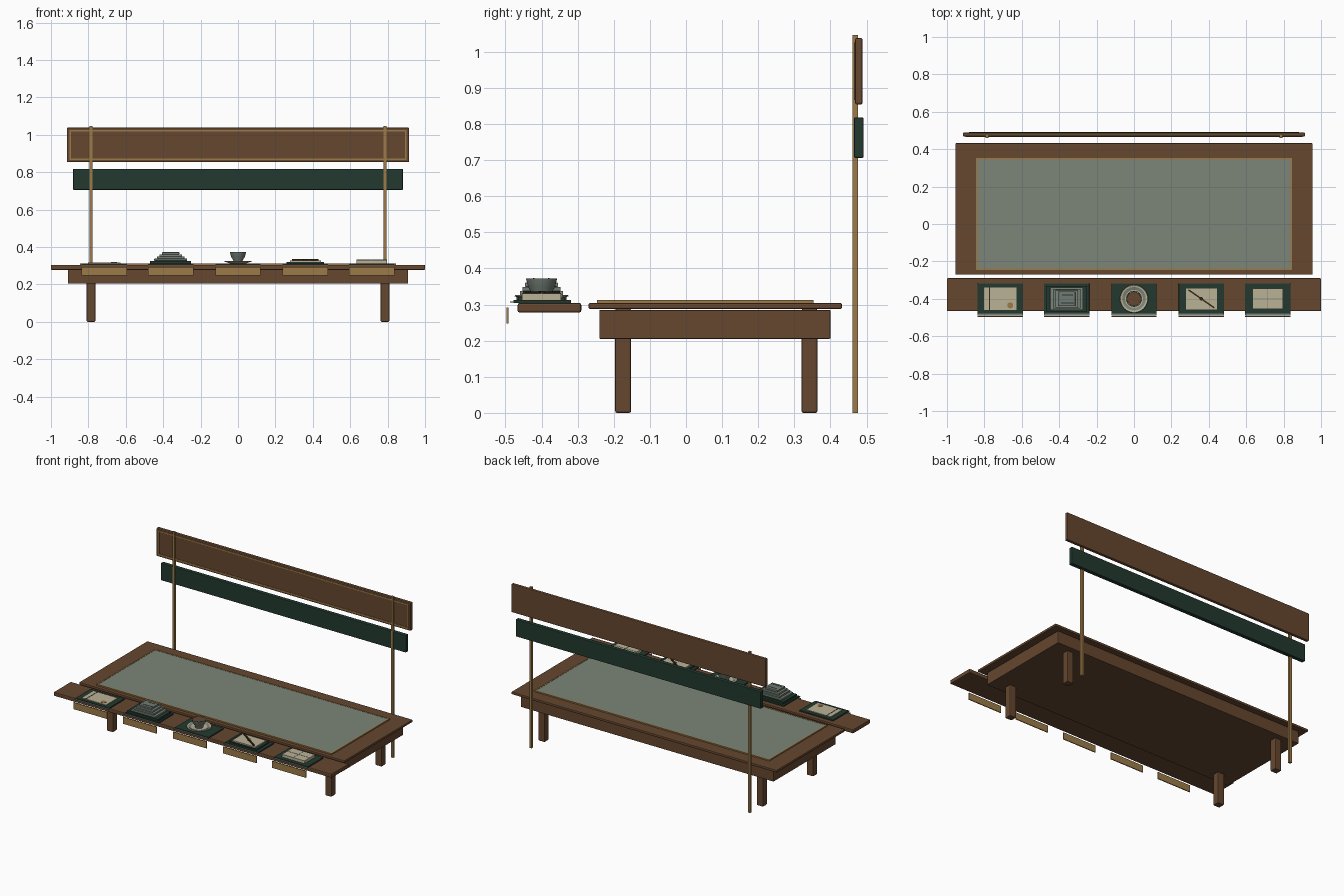
import bpy
import math
import bmesh

cube = bpy.data.objects.get("Cube")
if cube:
    bpy.data.objects.remove(cube, do_unlink=True)


def material(name, hex_colour):
    """Make a flat material from an sRGB hex string."""
    srgb = [int(hex_colour[i:i + 2], 16) / 255 for i in (0, 2, 4)]
    rgba = [((c + 0.055) / 1.055) ** 2.4 if c > 0.04 else c / 12.92 for c in srgb] + [1]
    m = bpy.data.materials.new(name)
    m.use_nodes = True
    m.diffuse_color = rgba
    shader = m.node_tree.nodes["Principled BSDF"]
    shader.inputs["Base Color"].default_value = rgba
    shader.inputs["Roughness"].default_value = 0.7
    return m


WOOD = material("brown wood", "66472f")
DARK = material("dark wood", "3b2719")
GREEN = material("deep green", "22392f")
BRASS = material("aged brass", "9c7a48")
GLASS = material("sage glass", "7c8679")
CREAM = material("cream paper", "bbb296")
STONE = material("grey stone", "707b73")


def finish(name, bm, mat):
    mesh = bpy.data.meshes.new(name)
    bm.to_mesh(mesh)
    bm.free()
    mesh.materials.append(mat)
    obj = bpy.data.objects.new(name, mesh)
    bpy.context.collection.objects.link(obj)
    return obj


def box(name, x, y, z, mat, bevel=0):
    """Box between (low, high) pairs on each axis."""
    bm = bmesh.new()
    bmesh.ops.create_cube(bm, size=1)
    for v in bm.verts:
        for axis, (low, high) in enumerate((x, y, z)):
            v.co[axis] = high if v.co[axis] > 0 else low
    obj = finish(name, bm, mat)
    if bevel:
        mod = obj.modifiers.new("soft edges", "BEVEL")
        mod.width = bevel
        mod.segments = 2
    return obj


def around(centre, half):
    return (centre - half, centre + half)


def lathe(name, centre, profile, mat, steps=32):
    """Spin a (radius, height) profile about a vertical axis."""
    bm = bmesh.new()
    verts = [bm.verts.new((r, 0, z)) for r, z in profile]
    edges = [bm.edges.new(pair) for pair in zip(verts, verts[1:])]
    bmesh.ops.spin(bm, geom=verts + edges, cent=(0, 0, 0), axis=(0, 0, 1),
                   angle=math.tau, steps=steps)
    bmesh.ops.remove_doubles(bm, verts=bm.verts, dist=0.00005)
    bmesh.ops.recalc_face_normals(bm, faces=bm.faces)
    obj = finish(name, bm, mat)
    obj.location = (*centre, 0)
    bpy.context.view_layer.objects.active = obj
    obj.select_set(True)
    bpy.ops.object.shade_smooth_by_angle(angle=math.radians(35))
    obj.select_set(False)
    return obj


def border(name, a, b, c, width, mat, upright=False):
    """Four strips inside the rectangle a x b, with thickness span c."""
    strips = {
        "left": ((a[1] - width, a[1]), b), "right": ((a[0], a[0] + width), b),
        "low": ((a[0] + width, a[1] - width), (b[0], b[0] + width)),
        "high": ((a[0] + width, a[1] - width), (b[1] - width, b[1]))}
    for side, (u, v) in strips.items():
        y, z = (c, v) if upright else (v, c)
        box(f"{name}_{side}", u, y, z, mat)


# Table with inset glass
box("table_top", (-0.955, 0.955), (-0.27, 0.432), (0.288, 0.304), WOOD, 0.004)
box("table_apron", (-0.91, 0.91), (-0.24, 0.40), (0.205, 0.285), WOOD, 0.003)
box("table_glass", (-0.838, 0.838), (-0.238, 0.346), (0.303, 0.3105), GLASS)
border("glass_trim", (-0.846, 0.846), (-0.246, 0.353), (0.302, 0.312), 0.009, BRASS)
for sx, side in ((1, "left"), (-1, "right")):
    for y, end in ((-0.174, "front"), (0.342, "back")):
        box(f"{end}_{side}_leg", around(sx * 0.786, 0.023), around(y, 0.022),
            (0, 0.289), WOOD, 0.005)

# Overhead boards on two posts
for sx, side in ((1, "left"), (-1, "right")):
    box(f"{side}_post", around(sx * 0.786, 0.008), (0.461, 0.476), (0, 1.046), BRASS)
box("sign_board", (-0.915, 0.915), (0.468, 0.489), (0.854, 1.038), WOOD, 0.005)
border("sign_trim", (-0.902, 0.902), (0.866, 1.026), (0.465, 0.469), 0.008, BRASS, True)
box("lower_board", (-0.882, 0.882), (0.465, 0.492), (0.706, 0.818), GREEN, 0.004)

# Front ledge with five display pads and labels
box("front_ledge", (-1, 1), (-0.466, -0.29), (0.278, 0.304), WOOD, 0.005)
SPOTS = [-0.715, -0.36, 0, 0.36, 0.715]
MID = -0.4
for i, x in enumerate(SPOTS, 1):
    box(f"display_pad_{i}", around(x, 0.121), (-0.478, -0.318), (0.304, 0.313), GREEN, 0.002)
    box(f"pad_lip_{i}", around(x, 0.121), (-0.488, -0.47), (0.305, 0.308), GLASS)
    box(f"label_plate_{i}", around(x, 0.121), (-0.497, -0.491), (0.248, 0.292), BRASS)

# Display 1: sheet with a margin line and a round seal
x = SPOTS[0]
box("seal_sheet", around(x, 0.088), around(MID, 0.06), (0.312, 0.317), CREAM)
box("margin_line", around(x - 0.058, 0.002), around(MID, 0.06), (0.317, 0.318), DARK)
lathe("round_seal", (x + 0.053, -0.435),
      [(0, 0.316), (0.016, 0.316), (0.016, 0.319), (0, 0.319)], BRASS, 20)

# Display 2: stepped stone block
x = SPOTS[1]
box("block_base", around(x, 0.11), around(MID, 0.069), (0.313, 0.326), GREEN)
for n in range(4):
    box(f"stone_step_{n + 1}", around(x, 0.088 - 0.014 * n), around(MID, 0.06 - 0.007 * n),
        (0.326 + 0.0115 * n, 0.3375 + 0.0115 * n), STONE if n % 2 else GLASS, 0.002)
for y, half in ((MID + 0.02, 0.03), (MID - 0.022, 0.034)):
    box("carved_bar", around(x + 0.005, half), around(y, 0.002), (0.371, 0.373), GREEN)

# Display 3: filled cup on a saucer
lathe("saucer", (0, MID), [(0, 0.313), (0.045, 0.313), (0.075, 0.323), (0.073, 0.326),
                           (0.045, 0.319), (0, 0.319)], CREAM)
lathe("saucer_band", (0, MID), [(0.048, 0.321), (0.063, 0.3245), (0.063, 0.3255),
                                (0.048, 0.322)], GLASS)
lathe("cup", (0, MID), [(0, 0.319), (0.024, 0.319), (0.026, 0.33), (0.037, 0.348),
                        (0.043, 0.372), (0.038, 0.372), (0.034, 0.36), (0, 0.36)], STONE)
lathe("drink", (0, MID), [(0, 0.36), (0.036, 0.361), (0.038, 0.369), (0, 0.369)], WOOD)

# Display 4: card with a slanted stick
x = SPOTS[3]
box("stick_base", around(x, 0.1), around(MID, 0.064), (0.313, 0.32), GREEN)
box("stick_card", around(x, 0.083), around(MID, 0.056), (0.32, 0.328), CREAM)
stick = box("slanted_stick", (-0.084, 0.084), (-0.004, 0.004), (0, 0.008), DARK)
stick.location = (x, MID, 0.328)
stick.rotation_euler.z = math.radians(-35)
lathe("stick_knot", (x, MID), [(0, 0.328), (0.009, 0.328), (0.009, 0.337), (0, 0.337)], DARK, 16)

# Display 5: folded sheet with crossing creases
x = SPOTS[4]
box("folded_sheet", around(x, 0.081), around(MID, 0.054), (0.313, 0.331), CREAM)
box("upright_crease", around(x, 0.0015), around(MID, 0.054), (0.331, 0.332), GLASS)
box("cross_crease", around(x, 0.081), around(MID, 0.0015), (0.331, 0.332), GLASS)
